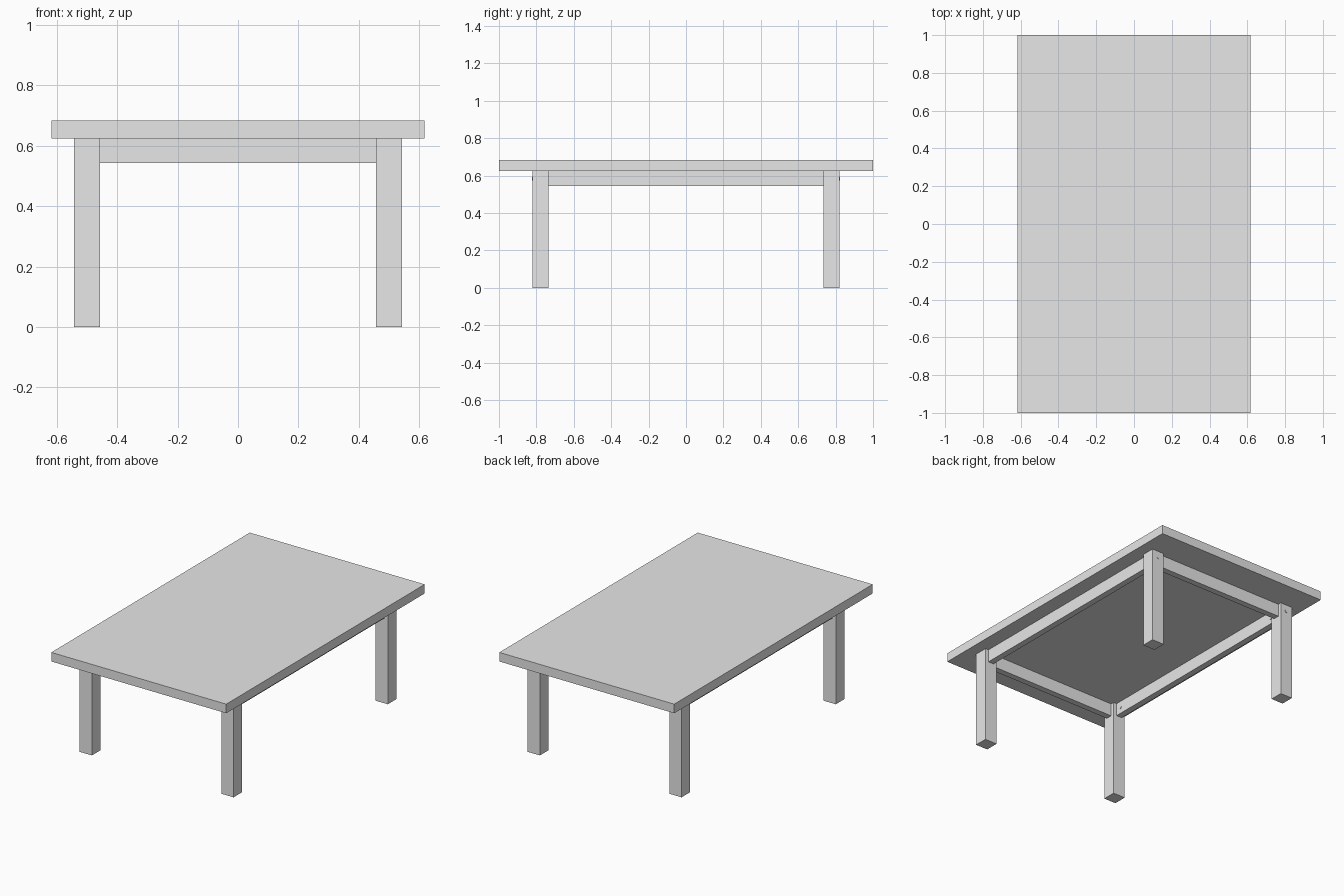
import bpy
import math

cube = bpy.data.objects.get("Cube")
if cube:
    bpy.data.objects.remove(cube, do_unlink=True)

grey = bpy.data.materials.new("plain grey")
grey.use_nodes = True
colour = (0.8, 0.8, 0.8, 1)
grey.diffuse_color = colour
grey.node_tree.nodes["Principled BSDF"].inputs["Base Color"].default_value = colour

TOP_Z, LEG_Z = 0.683, 0.625     # table surface, underside
LEG_X, LEG_Y, LEG_W = 0.5, 0.777, 0.086
RAIL_Z, RAIL_W = 0.543, 0.04
BOLT_Z, BOLT_R = 0.583, 0.01


def box(name, x, y, z0, z1, width, depth):
    """Box centred on x, y and running from z0 to z1."""
    bpy.ops.mesh.primitive_cube_add(size=1, location=(x, y, (z0 + z1) / 2))
    ob = bpy.context.object
    ob.name = name
    ob.scale = (width, depth, z1 - z0)
    bpy.ops.object.transform_apply(location=False, rotation=False, scale=True)
    ob.data.materials.append(grey)


def stud(name, location, rotation):
    """Small round fitting, almost flush with its face."""
    bpy.ops.mesh.primitive_cylinder_add(vertices=16, radius=BOLT_R, depth=0.006,
                                        location=location, rotation=rotation)
    ob = bpy.context.object
    ob.name = name
    ob.data.materials.append(grey)
    bpy.ops.object.shade_smooth_by_angle()


# Tabletop
box("tabletop", 0, 0, LEG_Z, TOP_Z, 1.234, 2)

# Legs with bolt heads on the ends and barrel nuts inside the long rails
for sx, side in ((1, "left"), (-1, "right")):
    for sy, end in ((-1, "front"), (1, "back")):
        tag = f"{end}_{side}"
        box(f"{tag}_leg", sx * LEG_X, sy * LEG_Y, 0, LEG_Z, LEG_W, LEG_W)
        stud(f"{tag}_bolt", (sx * LEG_X, sy * (LEG_Y + LEG_W / 2), BOLT_Z),
             (math.pi / 2, 0, 0))
        stud(f"{tag}_barrel_nut", (sx * (LEG_X - RAIL_W / 2), sy * 0.7, BOLT_Z),
             (0, math.pi / 2, 0))

# Rails between the legs
for sx, side in ((1, "left"), (-1, "right")):
    box(f"{side}_rail", sx * LEG_X, 0, RAIL_Z, LEG_Z, RAIL_W, 2 * LEG_Y - LEG_W)
for sy, end in ((-1, "front"), (1, "back")):
    box(f"{end}_rail", 0, sy * LEG_Y, RAIL_Z, LEG_Z, 2 * LEG_X - LEG_W, RAIL_W)
